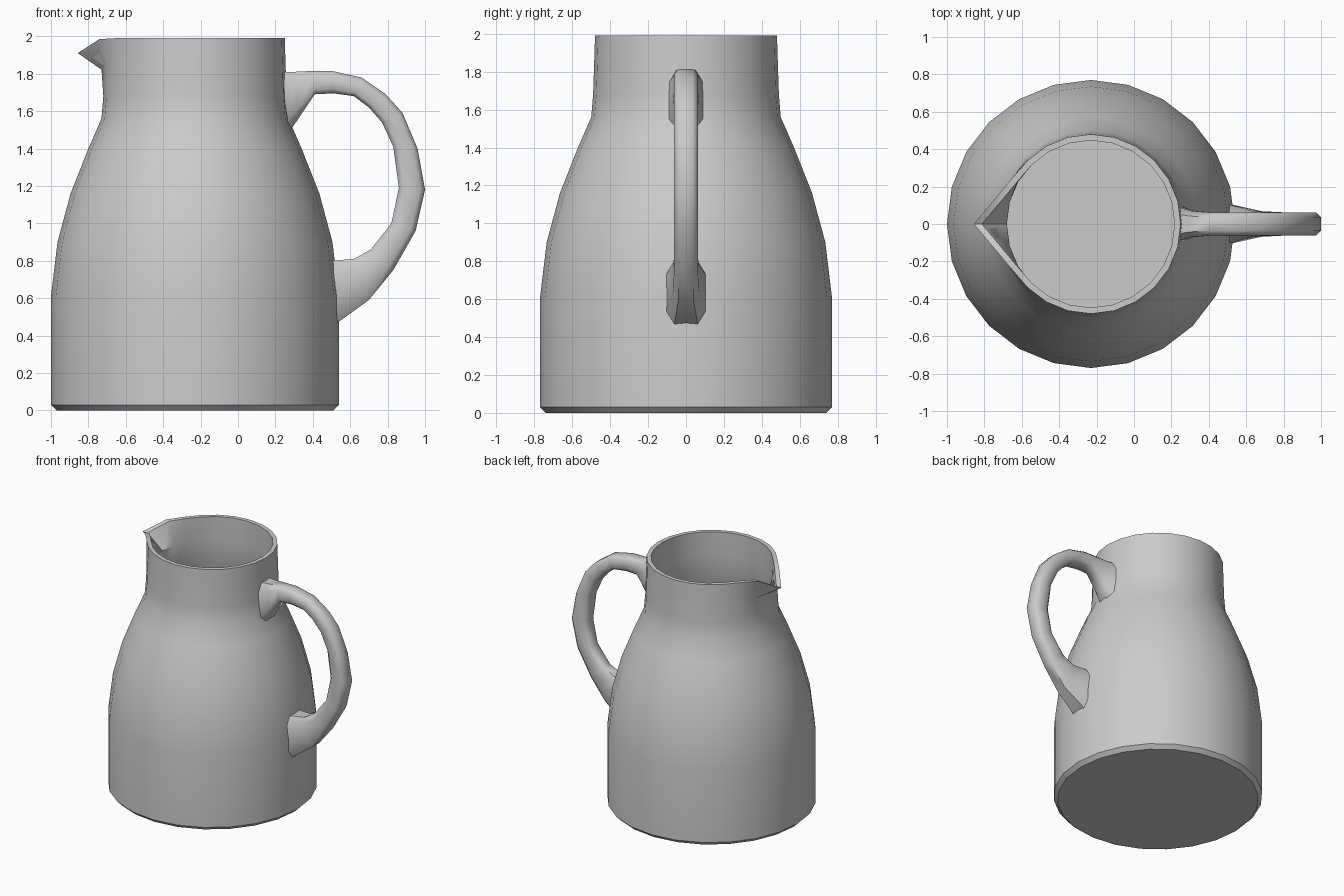
import bpy, bmesh, math

if "Cube" in bpy.data.objects:
    bpy.data.objects.remove(bpy.data.objects["Cube"])

SEG = 24
CX = -0.23            # axis of the jug body
SPREAD = math.radians(40)


def finish(name, bm, angle):
    bmesh.ops.recalc_face_normals(bm, faces=bm.faces)
    mesh = bpy.data.meshes.new(name)
    bm.to_mesh(mesh)
    bm.free()
    obj = bpy.data.objects.new(name, mesh)
    bpy.context.collection.objects.link(obj)
    bpy.ops.object.select_all(action='DESELECT')
    obj.select_set(True)
    bpy.context.view_layer.objects.active = obj
    bpy.ops.object.shade_smooth_by_angle(angle=math.radians(angle))
    return obj


def loft(bm, rings):
    """Skin a list of closed point rings and cap both ends."""
    loops = [[bm.verts.new(p) for p in ring] for ring in rings]
    n = len(loops[0])
    for a, b in zip(loops, loops[1:]):
        for i in range(n):
            j = (i + 1) % n
            bm.faces.new((a[i], a[j], b[j], b[i]))
    bm.faces.new(loops[0])
    bm.faces.new(loops[-1])


def body_ring(r, z, spout):
    """Circle pulled out along tangent lines to a lowered spout tip at -x."""
    pts = []
    for i in range(SEG):
        a = 2 * math.pi * i / SEG
        d = abs(a - math.pi)
        rad, h = r, z
        if d < SPREAD:
            rad = r + spout * (r / math.cos(SPREAD - d) - r)
            h = z - spout * 0.08 * max(0, 1 - d / 0.28)
        pts.append((CX + rad * math.cos(a), rad * math.sin(a), h))
    return pts


# Jug body: outer wall up, over the rim, inner wall down to the floor
profile = [
    (0.74, 0.0, 0), (0.77, 0.03, 0), (0.77, 0.61, 0), (0.735, 0.90, 0),
    (0.665, 1.16, 0), (0.57, 1.40, 0), (0.50, 1.56, 0), (0.49, 1.68, 0),
    (0.485, 1.83, 0.1), (0.48, 1.99, 1),
    (0.447, 1.99, 1), (0.45, 1.80, 0), (0.465, 1.56, 0), (0.535, 1.40, 0),
    (0.63, 1.16, 0), (0.70, 0.90, 0), (0.735, 0.61, 0), (0.735, 0.04, 0),
]
bm = bmesh.new()
loft(bm, [body_ring(*p) for p in profile])
finish("jug_body", bm, 40)

# Handle: outer edge x, z, inner edge x, z, half width
stations = [
    (0.225, 1.81, 0.275, 1.49, 0.09), (0.30, 1.81, 0.33, 1.57, 0.07),
    (0.40, 1.815, 0.41, 1.69, 0.062), (0.50, 1.815, 0.51, 1.695, 0.062),
    (0.66, 1.78, 0.62, 1.68, 0.062), (0.79, 1.69, 0.70, 1.62, 0.062),
    (0.88, 1.59, 0.77, 1.54, 0.062), (0.96, 1.40, 0.83, 1.41, 0.062),
    (1.0, 1.18, 0.86, 1.19, 0.062), (0.95, 0.96, 0.82, 1.0, 0.062),
    (0.83, 0.75, 0.71, 0.86, 0.062), (0.70, 0.59, 0.62, 0.81, 0.068),
    (0.52, 0.46, 0.50, 0.80, 0.105),
]
section = [(0.0, 0.6), (0.2, 1), (0.8, 1), (1.0, 0.6),
           (1.0, -0.6), (0.8, -1), (0.2, -1), (0.0, -0.6)]
bm = bmesh.new()
loft(bm, [[(ox + (ix - ox) * t, w * s, oz + (iz - oz) * t) for t, s in section]
          for ox, oz, ix, iz, w in stations])
finish("handle", bm, 50)
